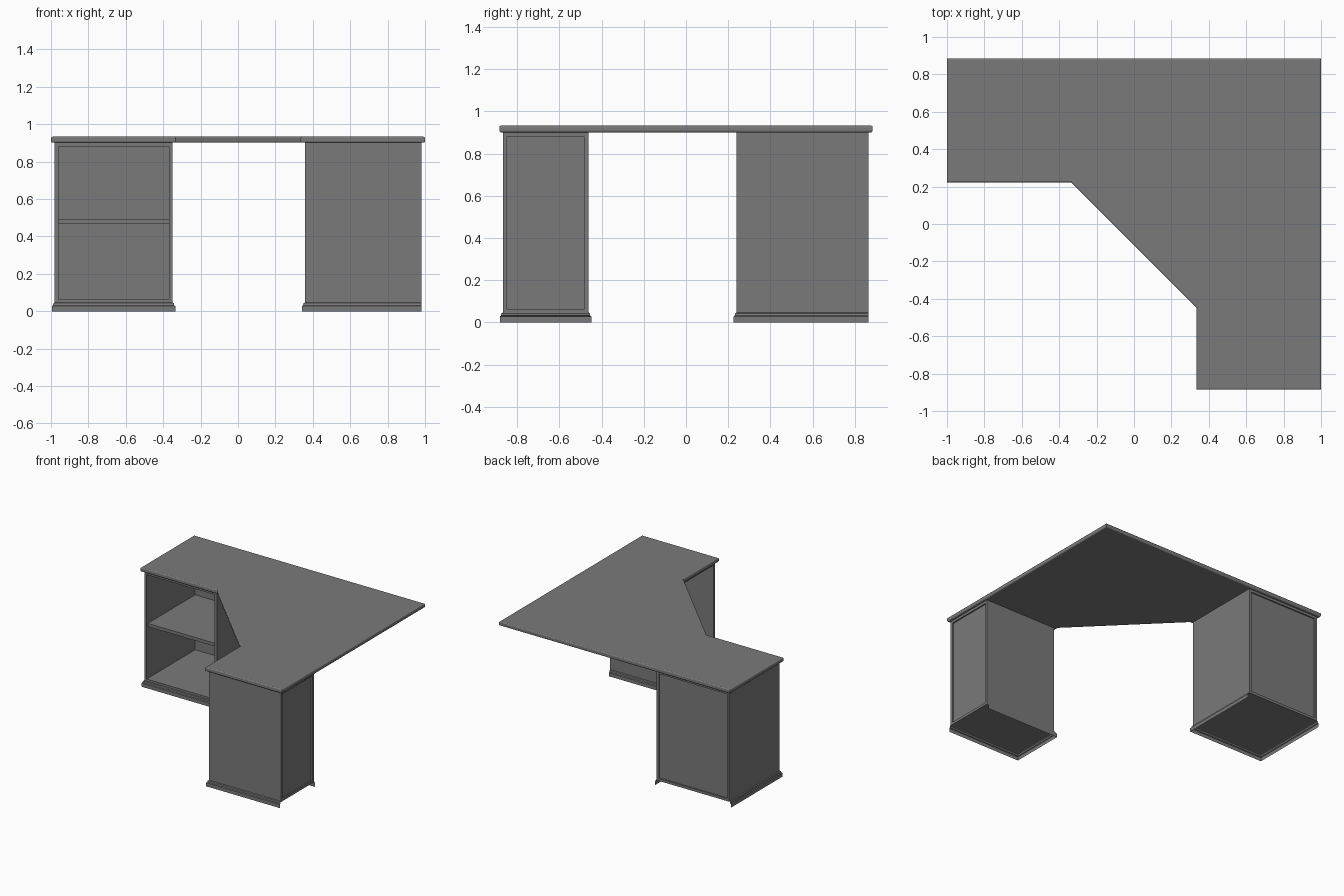
import bpy, bmesh, math
from mathutils import Matrix

if "Cube" in bpy.data.objects:
    bpy.data.objects.remove(bpy.data.objects["Cube"])

TOP_Z0, TOP_Z1 = 0.901, 0.933
BODY_Z0, DEPTH, T = 0.043, 0.625, 0.02

# Dark grey finish for every part
finish = bpy.data.materials.new("dark_grey")
finish.diffuse_color = (0.195, 0.195, 0.195, 1)
finish.use_nodes = True
finish.node_tree.nodes["Principled BSDF"].inputs["Base Color"].default_value = finish.diffuse_color


def make_object(name, bm, matrix=None, recalc=True):
    if recalc:
        bmesh.ops.recalc_face_normals(bm, faces=bm.faces[:])
    mesh = bpy.data.meshes.new(name)
    bm.to_mesh(mesh)
    bm.free()
    mesh.materials.append(finish)
    obj = bpy.data.objects.new(name, mesh)
    bpy.context.collection.objects.link(obj)
    if matrix is not None:
        obj.matrix_world = matrix
    return obj


def box(name, x, y, z, matrix):
    bm = bmesh.new()
    size = Matrix.Diagonal((x[1] - x[0], y[1] - y[0], z[1] - z[0], 1))
    mid = Matrix.Translation((sum(x) / 2, sum(y) / 2, sum(z) / 2))
    bmesh.ops.create_cube(bm, size=1, matrix=mid @ size)
    return make_object(name, bm, matrix)


def plinth_trim(name, w, matrix):
    # Thin moulded strip (outward offset, height) swept round three sides
    profile = [(0.015, 0), (0.015, 0.028), (0.009, 0.032),
               (0.007, 0.043), (0, 0.047)]
    path = [(-w / 2, DEPTH, -1, 0), (-w / 2, 0, -1, -1),
            (w / 2, 0, 1, -1), (w / 2, DEPTH, 1, 0)]
    bm = bmesh.new()
    rings = [[bm.verts.new((px + o * dx, py + o * dy, z)) for o, z in profile]
             for px, py, dx, dy in path]
    for a, b in zip(rings, rings[1:]):
        for i in range(len(profile) - 1):
            bm.faces.new((a[i], b[i], b[i + 1], a[i + 1]))
    return make_object(name, bm, matrix, recalc=False)


def cabinet(prefix, w, matrix, shelf):
    # Open carcass: front at local y = 0, back at local y = DEPTH
    h = w / 2
    inner = (-h + T, h - T)
    full = (0, DEPTH)
    box(prefix + "_side_a", (-h, -h + T), full, (BODY_Z0, TOP_Z0), matrix)
    box(prefix + "_side_b", (h - T, h), full, (BODY_Z0, TOP_Z0), matrix)
    box(prefix + "_floor", inner, full, (BODY_Z0, BODY_Z0 + T), matrix)
    box(prefix + "_ceiling", inner, full, (TOP_Z0 - T, TOP_Z0), matrix)
    box(prefix + "_back", inner, (DEPTH - 0.024, DEPTH - 0.01),
        (BODY_Z0 + T, TOP_Z0 - T), matrix)
    if shelf:
        box(prefix + "_shelf", inner, (0.015, DEPTH - 0.024), (0.468, 0.493),
            matrix)
    plinth_trim(prefix + "_plinth", w, matrix)


# Corner worktop with eased long edges
outline = [(-1, 0.885), (-1, 0.222), (-0.335, 0.222),
           (0.335, -0.448), (0.335, -0.885), (1, -0.885), (1, 0.885)]
bm = bmesh.new()
base = bm.faces.new([bm.verts.new((x, y, TOP_Z0)) for x, y in outline])
ext = bmesh.ops.extrude_face_region(bm, geom=[base], use_keep_orig=True)
for v in ext["geom"]:
    if isinstance(v, bmesh.types.BMVert):
        v.co.z = TOP_Z1
rims = [e for e in bm.edges if abs(e.verts[0].co.z - e.verts[1].co.z) < 1e-5]
bmesh.ops.recalc_face_normals(bm, faces=bm.faces[:])
bmesh.ops.bevel(bm, geom=rims, offset=0.008, segments=3, profile=0.5,
                affect='EDGES')
make_object("worktop", bm)

# Left cabinet faces the front, right cabinet faces left
cabinet("left_cabinet", 0.63, Matrix.Translation((-0.665, 0.24, 0)), True)
cabinet("right_cabinet", 0.405, Matrix.Translation((0.357, -0.665, 0))
        @ Matrix.Rotation(-math.pi / 2, 4, 'Z'), False)
